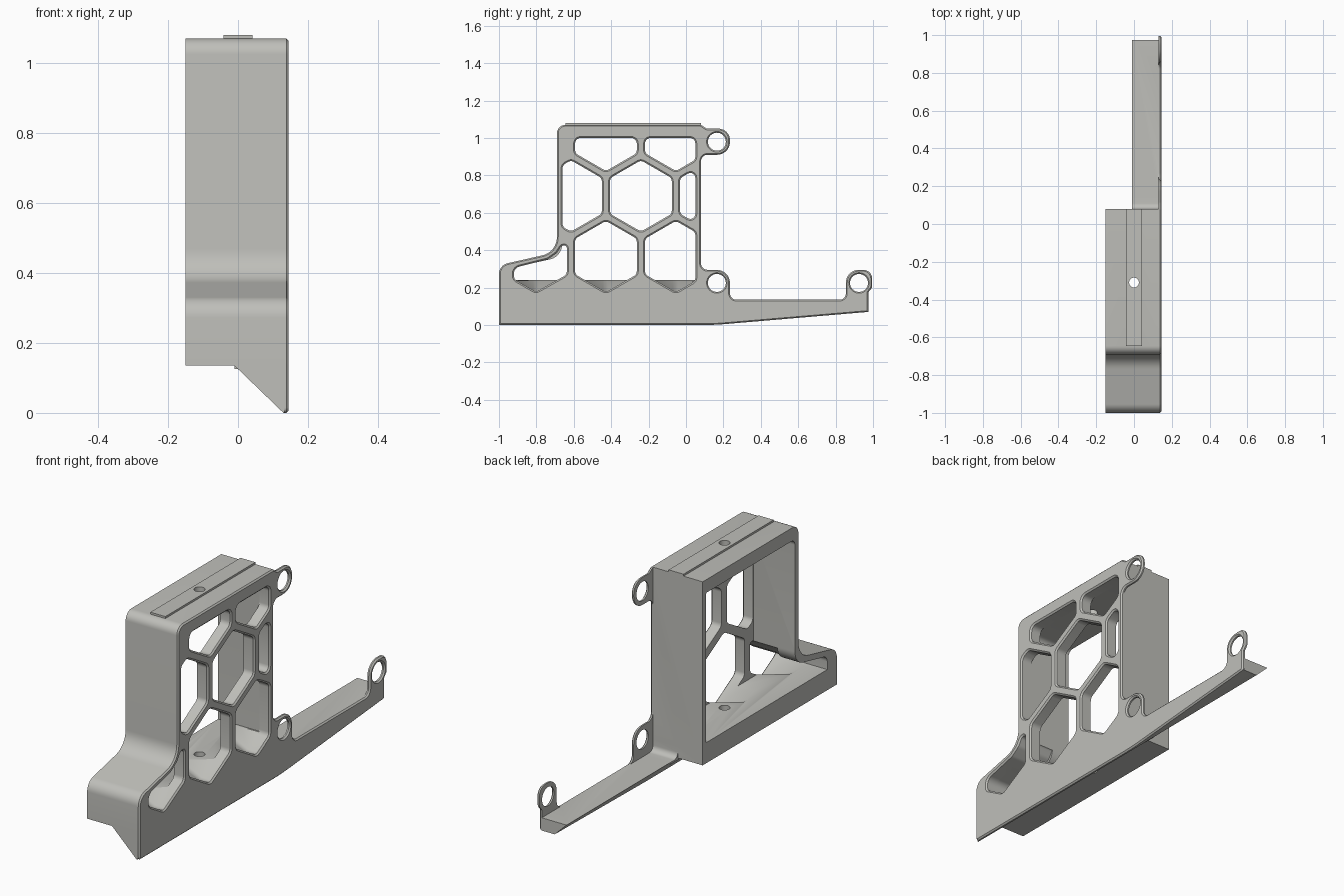
import bpy, bmesh, math
from mathutils import Vector

if "Cube" in bpy.data.objects:
    bpy.data.objects.remove(bpy.data.objects["Cube"])

grey = bpy.data.materials.new("warm_grey")
grey.diffuse_color = (0.52, 0.52, 0.49, 1)
grey.use_nodes = True
grey.node_tree.nodes["Principled BSDF"].inputs["Base Color"].default_value = grey.diffuse_color


def rounded(corners, n=8):
    """Polygon from (a, b, radius) corners, with arcs in the corners."""
    out = []
    for i, (a, b, r) in enumerate(corners):
        p = Vector((a, b))
        e1 = Vector(corners[i - 1][:2]) - p
        e2 = Vector(corners[(i + 1) % len(corners)][:2]) - p
        d1, d2 = e1.normalized(), e2.normalized()
        half = d1.angle(d2) / 2
        if r == 0 or half > 1.56:
            out.append(p)
            continue
        t = min(r / math.tan(half), 0.49 * e1.length, 0.49 * e2.length)
        c = p + (d1 + d2).normalized() * t / math.cos(half)
        s, e = p + d1 * t - c, p + d2 * t - c
        a0 = math.atan2(s.y, s.x)
        sweep = math.atan2(s.x * e.y - s.y * e.x, s.dot(e))
        for k in range(n + 1):
            g = a0 + sweep * k / n
            out.append(c + s.length * Vector((math.cos(g), math.sin(g))))
    return out


def inset(pts, d):
    """Move every edge of a counter-clockwise polygon inward by d."""
    out = []
    for i, p in enumerate(pts):
        u = (p - pts[i - 1]).normalized()
        v = (pts[(i + 1) % len(pts)] - p).normalized()
        n1, n2 = Vector((-u.y, u.x)), Vector((-v.y, v.x))
        out.append(p + (n1 + n2) * d / (1 + n1.dot(n2)))
    return out


def clip(pts, axis, limit, sign):
    """Keep the part of a polygon where sign * coordinate <= sign * limit."""
    out = []
    for i, q in enumerate(pts):
        p = pts[i - 1]
        dp, dq = sign * (p[axis] - limit), sign * (q[axis] - limit)
        if (dp <= 0) != (dq <= 0):
            out.append(p.lerp(q, dp / (dp - dq)))
        if dq <= 0:
            out.append(q)
    return out


def loft(name, rings):
    """Closed solid through rings of equal point count."""
    bm = bmesh.new()
    vs = [[bm.verts.new(p) for p in ring] for ring in rings]
    n = len(vs[0])
    for a, b in zip(vs, vs[1:]):
        for i in range(n):
            bm.faces.new((a[i - 1], a[i], b[i], b[i - 1]))
    bm.faces.new(vs[0])
    bm.faces.new(vs[-1])
    bmesh.ops.recalc_face_normals(bm, faces=bm.faces)
    me = bpy.data.meshes.new(name)
    bm.to_mesh(me)
    bm.free()
    me.materials.append(grey)
    ob = bpy.data.objects.new(name, me)
    bpy.context.collection.objects.link(ob)
    return ob


def slab(name, sections):
    """Loft along x through (x, side profile) sections."""
    return loft(name, [[(x, p[0], p[1]) for p in pts] for x, pts in sections])


def combine(target, other, op):
    mod = target.modifiers.new("join", 'BOOLEAN')
    mod.operation, mod.solver, mod.object = op, 'EXACT', other
    bpy.context.view_layer.objects.active = target
    bpy.ops.object.modifier_apply(modifier=mod.name)
    bpy.data.objects.remove(other, do_unlink=True)


# Hollow box with the sloping nose, open on the left
nose = [(-0.69, 1.07, 0.045), (-0.69, 0.39, 0.1), (-1, 0.32, 0.06)]
shell_outline = rounded([(-1, 0.135, 0), (0.08, 0.135, 0), (0.08, 1.07, 0)] + nose)
bracket = slab("bracket", [(-0.15, shell_outline), (0.133, shell_outline)])

# Thin side skin with three ears and a chamfered outer edge
skin_outline = rounded([
    (-1, 0, 0.015), (0.15, 0, 1.5), (0.975, 0.07, 0.01), (0.975, 0.175, 0),
    (0.995, 0.2, 0.02), (0.995, 0.295, 0.07), (0.855, 0.295, 0.07),
    (0.855, 0.135, 0.035), (0.235, 0.135, 0.035), (0.235, 0.295, 0.07),
    (0.08, 0.295, 0.035), (0.08, 0.91, 0.035), (0.235, 0.91, 0.07),
    (0.235, 1.05, 0.07), (0.11, 1.05, 0.02), (0.08, 1.07, 0.02)] + nose)
combine(bracket, slab("side_skin", [
    (0.13, skin_outline), (0.138, skin_outline),
    (0.145, inset(skin_outline, 0.007))]), 'UNION')


# Wedge keel under the box that tapers into the rear arm
def keel(y, low):
    return [(-0.01, y, 0.135), (0.133, y, 0.135), (0.133, y, low),
            (-0.01 + (0.135 - low) * 1.037, y, low)]


combine(bracket, loft("keel", [keel(-1, 0.001), keel(0.15, 0.003),
                               keel(0.975, 0.07)]), 'UNION')

# Fillet between the arm and the rear wall
fillet = rounded([(0.07, 0.125, 0), (0.14, 0.125, 0), (0.14, 0.135, 0),
                  (0.08, 0.135, 0.06), (0.08, 0.195, 0), (0.07, 0.195, 0)])
combine(bracket, slab("arm_fillet", [(-0.01, fillet), (0.133, fillet)]), 'UNION')

# Raised strip on top
strip = [(-0.645, 1.06), (0.08, 1.06), (0.08, 1.08), (-0.645, 1.08)]
combine(bracket, slab("top_strip", [(-0.042, strip), (0.042, strip)]), 'UNION')

# Inner pocket
pocket = rounded([(-0.923, 0.24, 0), (0.053, 0.24, 0), (0.053, 1.003, 0.01),
                  (-0.663, 1.003, 0.03), (-0.663, 0.365, 0.08), (-0.923, 0.308, 0.035)])
combine(bracket, slab("pocket", [(-0.3, pocket), (0.085, pocket)]), 'DIFFERENCE')

# Honeycomb windows, clipped to the frame
windows = []
pitch, half_w = 0.374, 0.165
for row, cols in ((-1, (-0.5, 0.5)), (0, (-1, 0, 1)), (1, (-0.5, 0.5))):
    for col in cols:
        cy, cz = -0.241 + col * pitch, 0.69 + row * pitch * 0.866
        radius = half_w / math.cos(math.pi / 6)
        pts = [Vector((cy + radius * math.cos(math.radians(30 + 60 * k)),
                       cz + radius * math.sin(math.radians(30 + 60 * k))))
               for k in range(6)]
        for axis, limit, sign in ((0, -0.66, -1), (0, 0.05, 1), (1, 1.0, 1)):
            pts = clip(pts, axis, limit, sign)
        windows.append(rounded([(p.x, p.y, 0.03) for p in pts], 5))

# Window in the nose
windows.append(rounded([
    (-0.637, 0.425, 0.02), (-0.665, 0.425, 0.02), (-0.69, 0.385, 0.05),
    (-0.74, 0.35, 0.05), (-0.92, 0.305, 0.04), (-0.92, 0.245, 0.03),
    (-0.802, 0.177, 0.03), (-0.637, 0.27, 0.03)], 5))

# Cut the windows, with chamfered rims and ramps running out over the floor
for pts in windows:
    ramp = [(p.x, p.y if p.y > 0.245 else 0.245 + (p.y - 0.17) * 0.02) for p in pts]
    wide = inset(pts, -0.009)
    combine(bracket, slab("window_cutter", [
        (-0.05, ramp), (0.085, pts), (0.138, pts), (0.146, wide), (0.2, wide)]),
        'DIFFERENCE')


def circle(a, b, r, n=32):
    return [Vector((a + r * math.cos(math.tau * k / n),
                    b + r * math.sin(math.tau * k / n))) for k in range(n)]


# Screw holes in the ears
for y, z in ((0.165, 0.98), (0.165, 0.225), (0.925, 0.225)):
    hole, wide = circle(y, z, 0.048), circle(y, z, 0.056)
    combine(bracket, slab("ear_cutter", [
        (0.1, hole), (0.138, hole), (0.146, wide), (0.2, wide)]), 'DIFFERENCE')

# Vertical bolt hole through top and floor
bolt = circle(0, -0.31, 0.026)
combine(bracket, loft("bolt_cutter", [[(p.x, p.y, z) for p in bolt]
                                      for z in (-0.1, 1.2)]), 'DIFFERENCE')

bpy.ops.object.select_all(action='DESELECT')
bracket.select_set(True)
bpy.context.view_layer.objects.active = bracket
bpy.ops.object.shade_smooth_by_angle(angle=math.radians(30))
